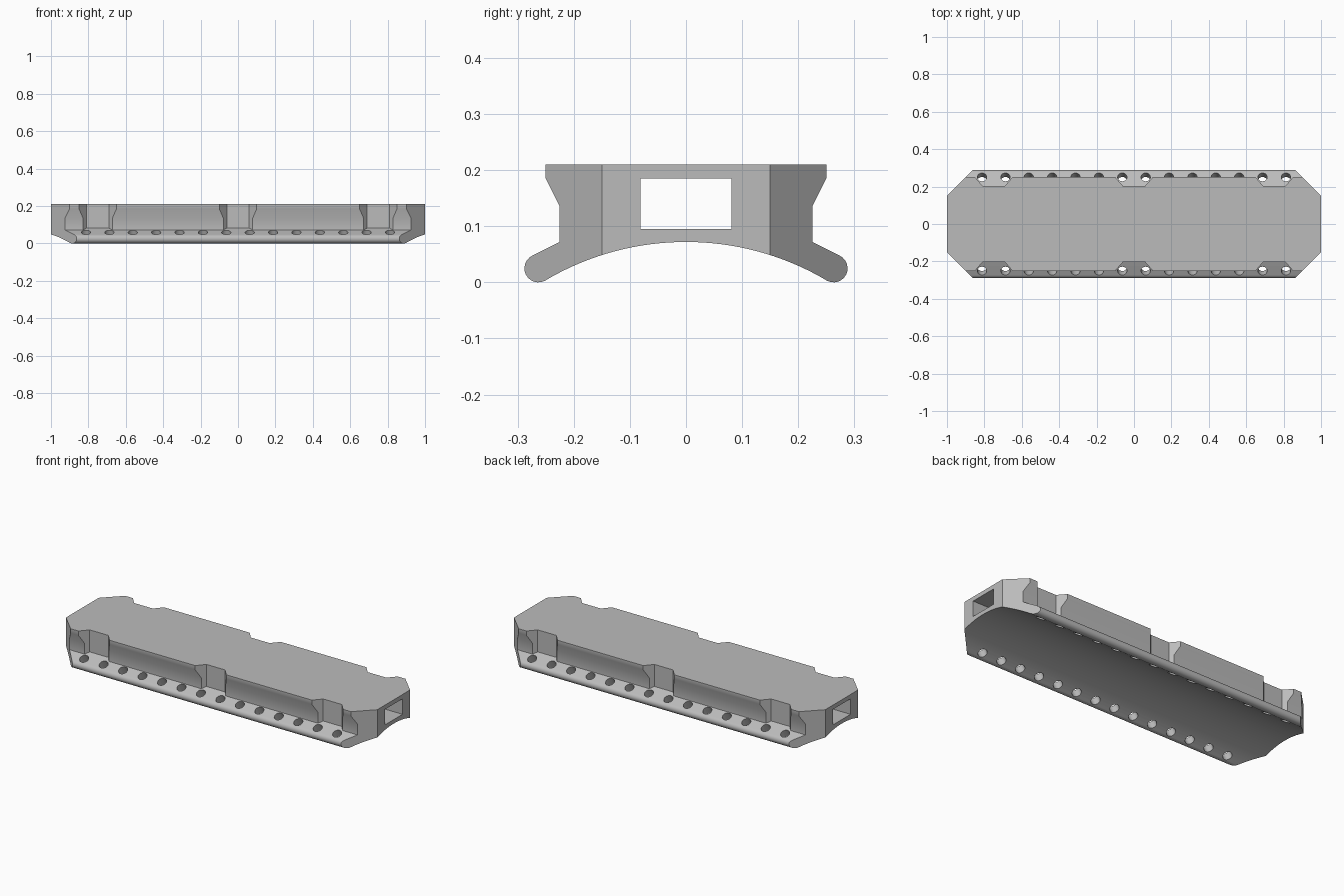
import bpy, bmesh
from math import sin, cos, pi, radians, sqrt
from mathutils import Matrix, Vector

cube = bpy.data.objects.get("Cube")
if cube:
    bpy.data.objects.remove(cube, do_unlink=True)

grey = bpy.data.materials.new("plain grey")
grey.use_nodes = True
GREY = (0.5, 0.5, 0.5, 1)
grey.diffuse_color = GREY
grey.node_tree.nodes["Principled BSDF"].inputs["Base Color"].default_value = GREY

FLANGE_SLOPE = 0.48


def flange_z(y):
    """Height of the sloping flange top at a distance y from the middle."""
    return 0.072 - FLANGE_SLOPE * (abs(y) - 0.225)


def prism(bm, points, offset):
    """Extrude a closed outline of 3D points by an offset vector."""
    face = bm.faces.new([bm.verts.new(p) for p in points])
    new = bmesh.ops.extrude_face_region(bm, geom=[face])["geom"]
    verts = [v for v in new if isinstance(v, bmesh.types.BMVert)]
    bmesh.ops.translate(bm, verts=verts, vec=offset)


def finish(name, bm):
    bmesh.ops.recalc_face_normals(bm, faces=bm.faces)
    mesh = bpy.data.meshes.new(name)
    bm.to_mesh(mesh)
    bm.free()
    mesh.materials.append(grey)
    obj = bpy.data.objects.new(name, mesh)
    bpy.context.collection.objects.link(obj)
    return obj


def boolean(target, cutter, operation):
    mod = target.modifiers.new(cutter.name, "BOOLEAN")
    mod.operation = operation
    mod.solver = "EXACT"
    mod.object = cutter
    bpy.context.view_layer.objects.active = target
    bpy.ops.object.modifier_apply(modifier=mod.name)
    bpy.data.objects.remove(cutter, do_unlink=True)


# Rail cross-section: undercut side wall, round flange lip, arched underside
half = [(0.25, 0.21), (0.25, 0.185), (0.225, 0.135), (0.225, 0.072)]
for i in range(13):
    a = radians(64 - i * 15)
    half.append((0.263 + 0.025 * cos(a), 0.025 + 0.025 * sin(a)))
R = 0.493
for i in range(1, 16):
    y = 0.251 * (1 - i / 16)
    half.append((y, 0.072 - R + sqrt(R * R - y * y)))
profile = half + [(0, 0.072)] + [(-y, z) for y, z in reversed(half)]
bm = bmesh.new()
prism(bm, [(-1, y, z) for y, z in profile], (2, 0, 0))
rail = finish("rail_body", bm)

# Chamfered corners
bm = bmesh.new()
quarter = [(1.0, 0.15), (0.85, 0.3)]
outline = quarter + [(-x, y) for x, y in reversed(quarter)]
outline += [(-x, -y) for x, y in outline]
prism(bm, [(x, y, -0.1) for x, y in outline], (0, 0, 0.5))
boolean(rail, finish("corner_trim", bm), "INTERSECT")

# Tapered pockets down both sides, with floors level with the flange
bm = bmesh.new()
for side in (-1, 1):
    for cx in (-0.75, 0, 0.75):
        shape = [(-0.06, 0.204), (0.06, 0.204), (0.1, 0.25), (0.127, 0.281), (-0.127, 0.281), (-0.1, 0.25)]
        prism(bm, [(cx + x, side * y, flange_z(y)) for x, y in shape], (0, 0, 0.3))
boolean(rail, finish("pocket_cutters", bm), "DIFFERENCE")

# Rows of round holes square to the flanges
bm = bmesh.new()
for side in (-1, 1):
    axis = Vector((0, side * FLANGE_SLOPE, 1)).normalized()
    turn = axis.to_track_quat("Z", "Y").to_matrix().to_4x4()
    for i in range(14):
        place = Matrix.Translation((0.125 * (i - 6.5), side * 0.243, flange_z(0.243) - 0.02))
        bmesh.ops.create_cone(bm, cap_ends=True, segments=24, radius1=0.025, radius2=0.025,
                              depth=0.12, matrix=place @ turn)
boolean(rail, finish("hole_cutters", bm), "DIFFERENCE")

# Rectangular channel running the full length
bm = bmesh.new()
prism(bm, [(-1.1, y, z) for y, z in ((-0.081, 0.095), (0.081, 0.095), (0.081, 0.185), (-0.081, 0.185))], (2.2, 0, 0))
boolean(rail, finish("channel_cutter", bm), "DIFFERENCE")

bpy.ops.object.select_all(action="DESELECT")
rail.select_set(True)
bpy.context.view_layer.objects.active = rail
bpy.ops.object.shade_smooth_by_angle(angle=radians(30))
